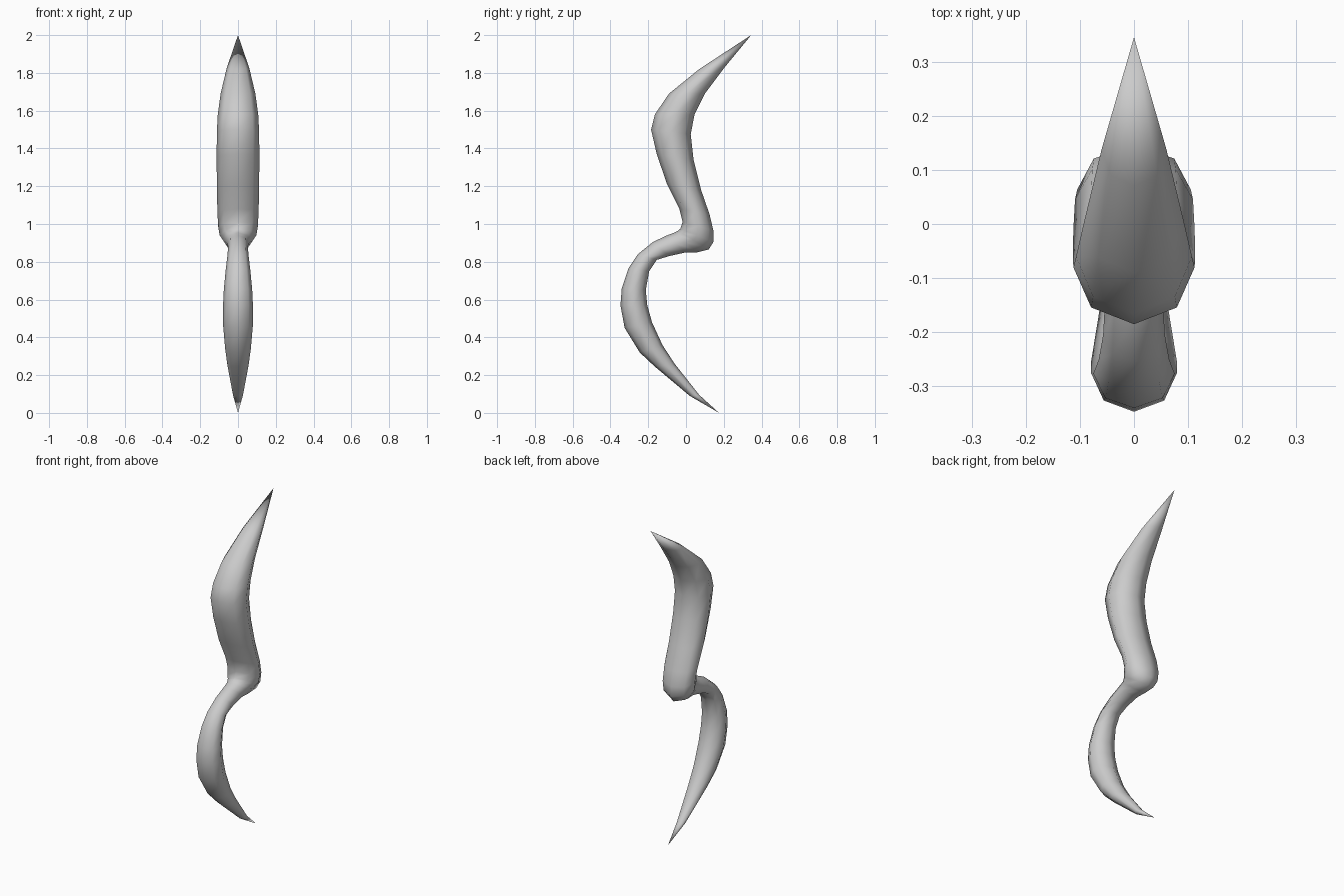
import bpy, bmesh, math
from mathutils import Vector

# Cross-sections, top to bottom: front y, front z, back y, back z, half width
SECTIONS = [
    (0.07, 1.82, 0.205, 1.83, 0.06),
    (-0.09, 1.69, 0.10, 1.69, 0.092),
    (-0.165, 1.58, 0.045, 1.58, 0.107),
    (-0.185, 1.50, 0.025, 1.475, 0.112),
    (-0.155, 1.37, 0.04, 1.34, 0.113),
    (-0.10, 1.21, 0.08, 1.18, 0.112),
    (-0.035, 1.08, 0.125, 1.05, 0.109),
    (-0.018, 1.01, 0.145, 0.965, 0.105),
    (-0.03, 0.975, 0.145, 0.905, 0.097),
    (-0.042, 0.965, 0.12, 0.865, 0.08),
    (-0.06, 0.955, 0.06, 0.85, 0.063),
    (-0.10, 0.94, 0.0, 0.85, 0.055),
    (-0.175, 0.905, -0.09, 0.83, 0.053),
    (-0.255, 0.84, -0.155, 0.81, 0.057),
    (-0.305, 0.765, -0.195, 0.75, 0.065),
    (-0.34, 0.66, -0.213, 0.65, 0.075),
    (-0.347, 0.57, -0.205, 0.57, 0.079),
    (-0.325, 0.45, -0.18, 0.48, 0.079),
    (-0.245, 0.32, -0.125, 0.36, 0.068),
    (-0.165, 0.245, -0.06, 0.26, 0.056),
    (0.02, 0.09, 0.07, 0.095, 0.026),
]
SIDES = 8

bm = bmesh.new()
rings = []
for fy, fz, by, bz, w in SECTIONS:
    front, back = Vector((0, fy, fz)), Vector((0, by, bz))
    mid, half = (front + back) / 2, (back - front) / 2
    ring = []
    for i in range(SIDES):
        a = math.tau * i / SIDES
        ring.append(bm.verts.new(mid + half * math.cos(a) + Vector((w * math.sin(a), 0, 0))))
    rings.append(ring)

# Skin between neighbouring rings
for r, s in zip(rings, rings[1:]):
    for i in range(SIDES):
        j = (i + 1) % SIDES
        bm.faces.new((r[i], r[j], s[j], s[i]))

# Pointed ends
for ring, point in ((rings[0], (0, 0.345, 2.0)), (rings[-1], (0, 0.175, 0.0))):
    tip = bm.verts.new(point)
    for i in range(SIDES):
        bm.faces.new((ring[i], ring[(i + 1) % SIDES], tip))

bmesh.ops.recalc_face_normals(bm, faces=bm.faces)
mesh = bpy.data.meshes.new("curved_double_blade")
bm.to_mesh(mesh)
bm.free()
blade = bpy.data.objects.new("curved_double_blade", mesh)
bpy.context.collection.objects.link(blade)
mesh.shade_smooth()
